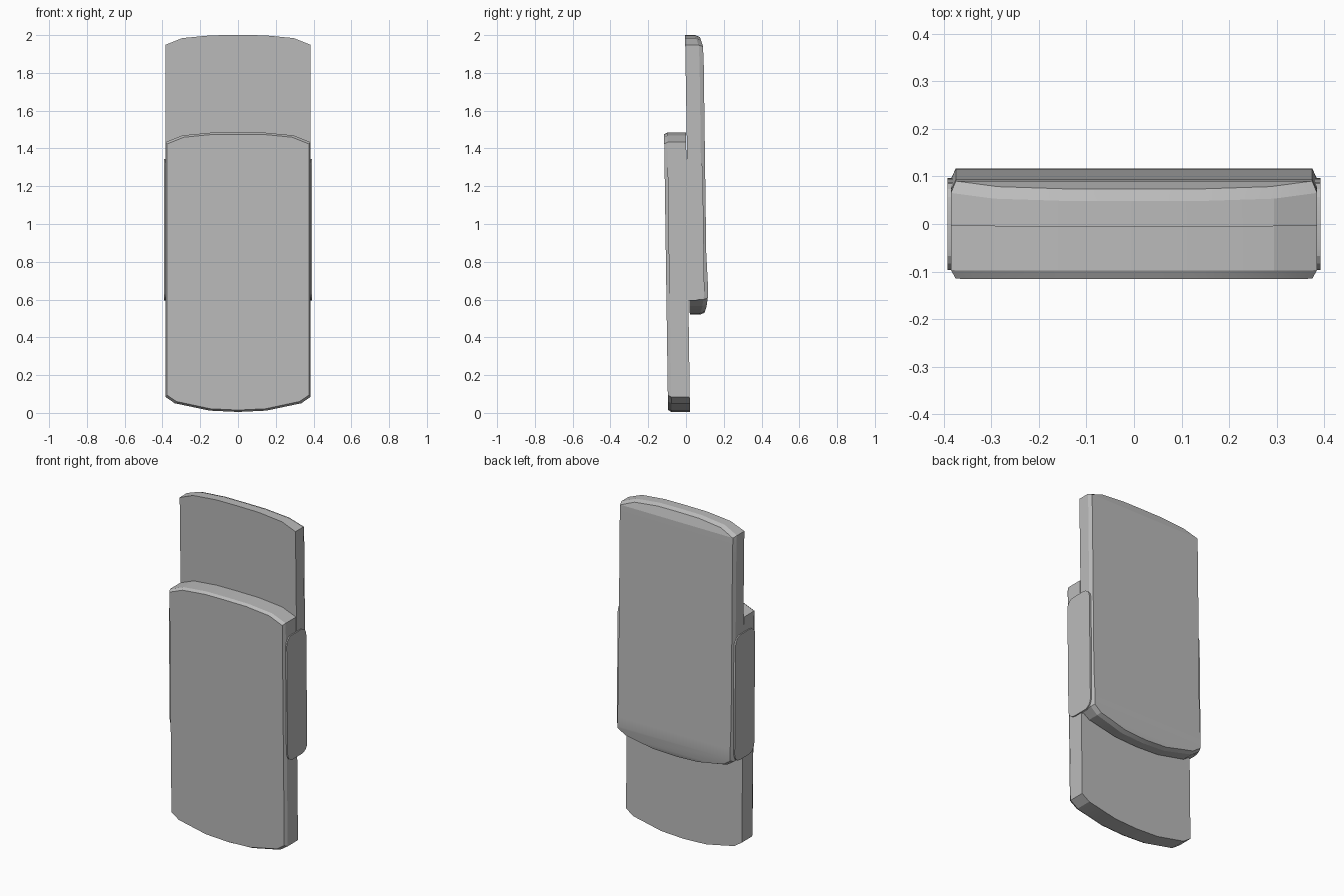
import bpy
import bmesh
import math
from mathutils import Vector

cube = bpy.data.objects.get("Cube")
if cube:
    bpy.data.objects.remove(cube, do_unlink=True)

grey = bpy.data.materials.new("plain grey")
grey.use_nodes = True
colour = (0.5, 0.5, 0.5, 1)
grey.diffuse_color = colour
grey.node_tree.nodes["Principled BSDF"].inputs["Base Color"].default_value = colour


def finish(bm, name):
    bmesh.ops.recalc_face_normals(bm, faces=bm.faces)
    mesh = bpy.data.meshes.new(name)
    bm.to_mesh(mesh)
    bm.free()
    mesh.materials.append(grey)
    obj = bpy.data.objects.new(name, mesh)
    bpy.context.collection.objects.link(obj)
    bpy.ops.object.select_all(action='DESELECT')
    obj.select_set(True)
    bpy.context.view_layer.objects.active = obj
    bpy.ops.object.shade_smooth_by_angle(angle=math.radians(15))
    return obj


def sample(knots, z):
    """Linear interpolation through (z, y) pairs sorted by z."""
    if z <= knots[0][0]:
        return knots[0][1]
    for (z0, y0), (z1, y1) in zip(knots, knots[1:]):
        if z <= z1:
            return y0 + (y1 - y0) * (z - z0) / (z1 - z0)
    return knots[-1][1]


def loft(rings):
    """Closed solid through rings of equal length."""
    bm = bmesh.new()
    loops = [[bm.verts.new(p) for p in ring] for ring in rings]
    n = len(loops[0])
    for a, b in zip(loops, loops[1:]):
        for i in range(n):
            j = (i + 1) % n
            bm.faces.new((a[i], a[j], b[j], b[i]))
    bm.faces.new(loops[0])
    bm.faces.new(loops[-1])
    return bm


# Right half of the slab outline, relative to its lowest point
HEIGHT = 1.48
HALF = [(0.15, 0.007), (0.335, 0.046), (0.385, 0.08),
        (0.385, 1.428), (0.295, 1.464), (0.14, 1.479)]
OUTLINE = [(0, 0)] + HALF + [(0, HEIGHT)] + [(-x, z) for x, z in reversed(HALF)]


def slab(name, base, insets, layers):
    """Lofted slab; each layer gives its depth as a function of height."""
    mid = HEIGHT / 2
    rings = []
    for level, inset in enumerate(insets):
        sx, sz = 1 - inset / 0.385, 1 - inset / mid
        rings.append([(x * sx, level, base + mid + (z - mid) * sz) for x, z in OUTLINE])
    bm = loft(rings)
    for z in {k[0] for knots in layers for k in knots}:
        bmesh.ops.bisect_plane(bm, geom=bm.verts[:] + bm.edges[:] + bm.faces[:],
                               plane_co=(0, 0, z), plane_no=(0, 0, 1))
    for v in bm.verts:
        level = min(int(v.co.y + 1e-5), len(layers) - 2)
        t = v.co.y - level
        v.co.y = (1 - t) * sample(layers[level], v.co.z) + t * sample(layers[level + 1], v.co.z)
    return finish(bm, name)


def shifted(knots, d):
    return [(z, y + d) for z, y in knots]


# Front slab, leaning slightly forward, with a bevelled front rim
front = [(0, -0.095), (1.485, -0.116)]
slab("front_slab", 0.005, (0.01, 0, 0),
     [front, shifted(front, 0.018), [(0, 0.021), (1.485, 0)]])

# Rear slab, slid upwards, with a swelling near the bottom and a sloped top
rear = [(0.525, 0.096), (0.56, 0.108), (0.62, 0.117), (0.68, 0.116), (0.85, 0.107),
        (1.84, 0.094), (1.94, 0.09), (2.0, 0.07)]
slab("rear_slab", 0.52, (0, 0, 0.01),
     [[(0.52, 0.02), (2.0, -0.005)], shifted(rear, -0.022), rear])

# Rounded rails joining the slabs at both sides
RADIUS = 0.05
for side, name in ((1, "left_rail"), (-1, "right_rail")):
    profile = []
    for k, (sy, sz) in enumerate(((1, 1), (-1, 1), (-1, -1), (1, -1))):
        for step in range(5):
            a = math.radians(90 * k + 22.5 * step)
            y = sy * (0.093 - RADIUS) + RADIUS * math.cos(a)
            z = sz * (0.375 - RADIUS) + RADIUS * math.sin(a)
            profile.append(Vector((0, y - z * 0.013, z + 0.97)))
    rings = [[p + Vector((side * x, 0, 0)) for p in profile] for x in (0.375, 0.392)]
    finish(loft(rings), name)
